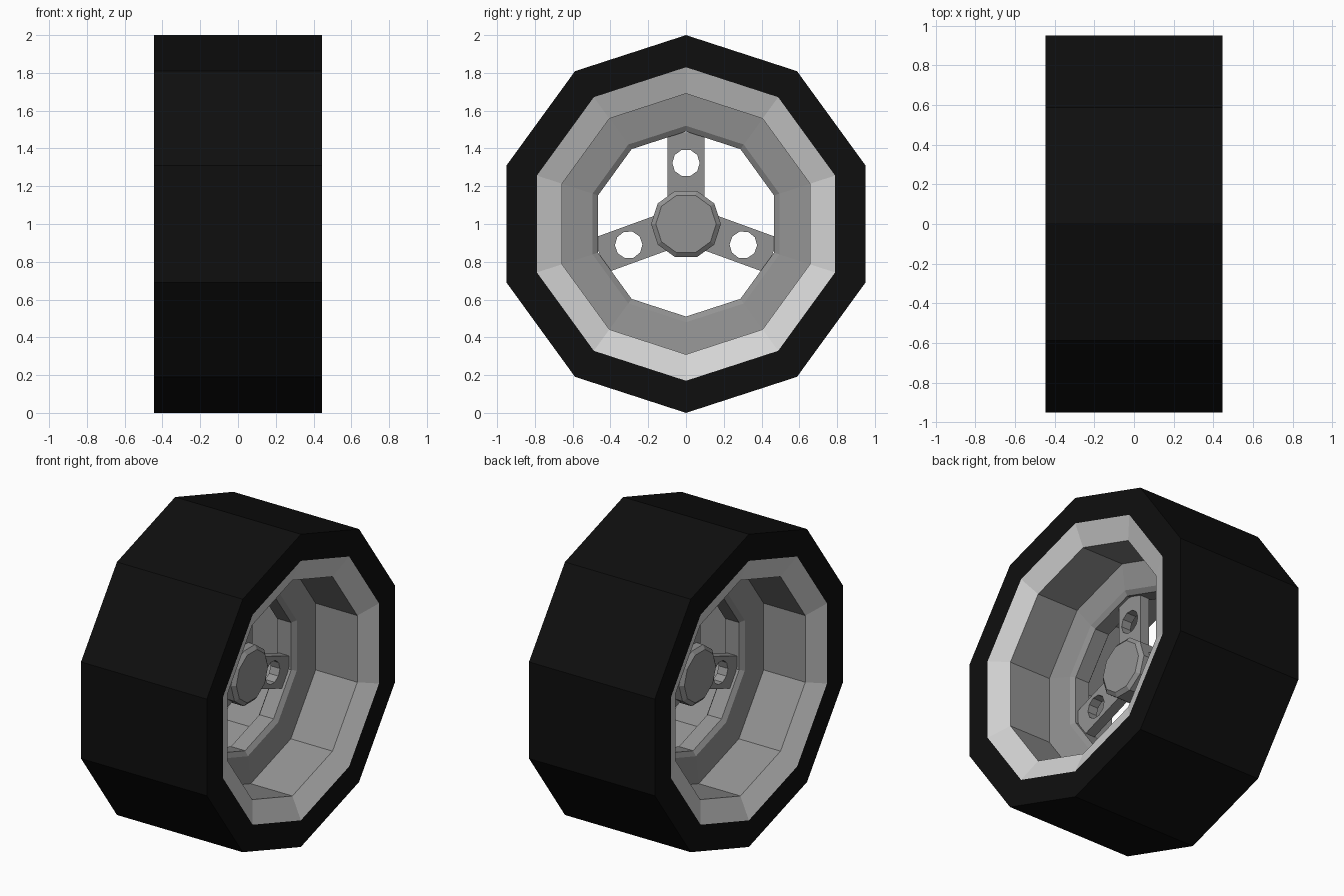
import bpy, bmesh, math
from mathutils import Matrix

if "Cube" in bpy.data.objects:
    bpy.data.objects.remove(bpy.data.objects["Cube"])

SIDES = 10


def material(name, rgb):
    m = bpy.data.materials.new(name)
    m.diffuse_color = (*rgb, 1)
    m.use_nodes = True
    m.node_tree.nodes["Principled BSDF"].inputs["Base Color"].default_value = m.diffuse_color
    return m


black = material("black_rubber", (0.0045, 0.0045, 0.0045))
light = material("light_grey_metal", (0.66, 0.66, 0.66))
grey = material("grey_metal", (0.29, 0.29, 0.29))


def add(name, mesh, mat):
    mesh.materials.clear()
    mesh.materials.append(mat)
    ob = bpy.data.objects.new(name, mesh)
    bpy.context.collection.objects.link(ob)
    return ob


def revolve(name, profile, start, mat, caps=False):
    """Spin (x, radius) points about the wheel axle."""
    bm = bmesh.new()
    rings = []
    for x, r in profile:
        angles = [start + 2 * math.pi * j / SIDES for j in range(SIDES)]
        rings.append([bm.verts.new((x, r * math.cos(a), 1 + r * math.sin(a)))
                      for a in angles])
    for p, q in zip(rings, rings[1:]):
        for j in range(SIDES):
            k = (j + 1) % SIDES
            bm.faces.new((p[j], p[k], q[k], q[j]))
    if caps:
        bm.faces.new(rings[0])
        bm.faces.new(rings[-1])
        bmesh.ops.recalc_face_normals(bm, faces=bm.faces)
    mesh = bpy.data.meshes.new(name)
    bm.to_mesh(mesh)
    bm.free()
    return add(name, mesh, mat)


TOP = math.pi / 2  # a corner points straight up

# Tyre: tread and two flat sidewalls
revolve("tyre", [(-.445, .83), (-.445, 1), (.445, 1), (.445, .83)], TOP, black)

# Bright bevelled lips on both sides
revolve("rim_lip_right", [(.445, .83), (.385, .69)], TOP, light)
revolve("rim_lip_left", [(-.385, .69), (-.445, .83)], TOP, light)

# Rim barrel and web with the central opening
half = [(.385, .69), (.09, .69), (.07, .52), (.05, .49)]
revolve("rim_barrel", half + [(-x, r) for x, r in reversed(half)], TOP, grey)

# Hub with bevelled end faces
revolve("hub", [(-.10, .16), (-.08, .185), (.08, .185), (.10, .16)], 0, grey, True)


# Three flat spokes, each with a round hole
def spoke(name, angle):
    cu = bpy.data.curves.new(name, 'CURVE')
    cu.dimensions = '2D'
    cu.fill_mode = 'BOTH'
    cu.extrude = .033
    plate = [(.1, -.098), (.485, -.098), (.485, .098), (.1, .098)]
    hole = [(.323 + .073 * math.cos(a), .073 * math.sin(a))
            for a in (2 * math.pi * (j + .5) / SIDES for j in range(SIDES))]
    for pts in (plate, hole):
        s = cu.splines.new('POLY')
        s.points.add(len(pts) - 1)
        for p, (x, y) in zip(s.points, pts):
            p.co = (x, y, 0, 1)
        s.use_cyclic_u = True
    tmp = bpy.data.objects.new(name + "_outline", cu)
    bpy.context.collection.objects.link(tmp)
    bpy.context.view_layer.update()
    dg = bpy.context.evaluated_depsgraph_get()
    mesh = bpy.data.meshes.new_from_object(tmp.evaluated_get(dg))
    bpy.data.objects.remove(tmp)
    c, s = math.cos(angle), math.sin(angle)
    mesh.transform(Matrix(((0, 0, 1, 0), (c, -s, 0, 0), (s, c, 0, 1), (0, 0, 0, 1))))
    bm = bmesh.new()
    bm.from_mesh(mesh)
    bmesh.ops.remove_doubles(bm, verts=bm.verts, dist=1e-5)
    bmesh.ops.recalc_face_normals(bm, faces=bm.faces)
    for f in bm.faces:
        f.smooth = False
        f.material_index = 0
    bm.to_mesh(mesh)
    bm.free()
    add(name, mesh, grey)


for label, deg in (("top", 90), ("back", -20), ("front", 200)):
    spoke("spoke_" + label, math.radians(deg))
